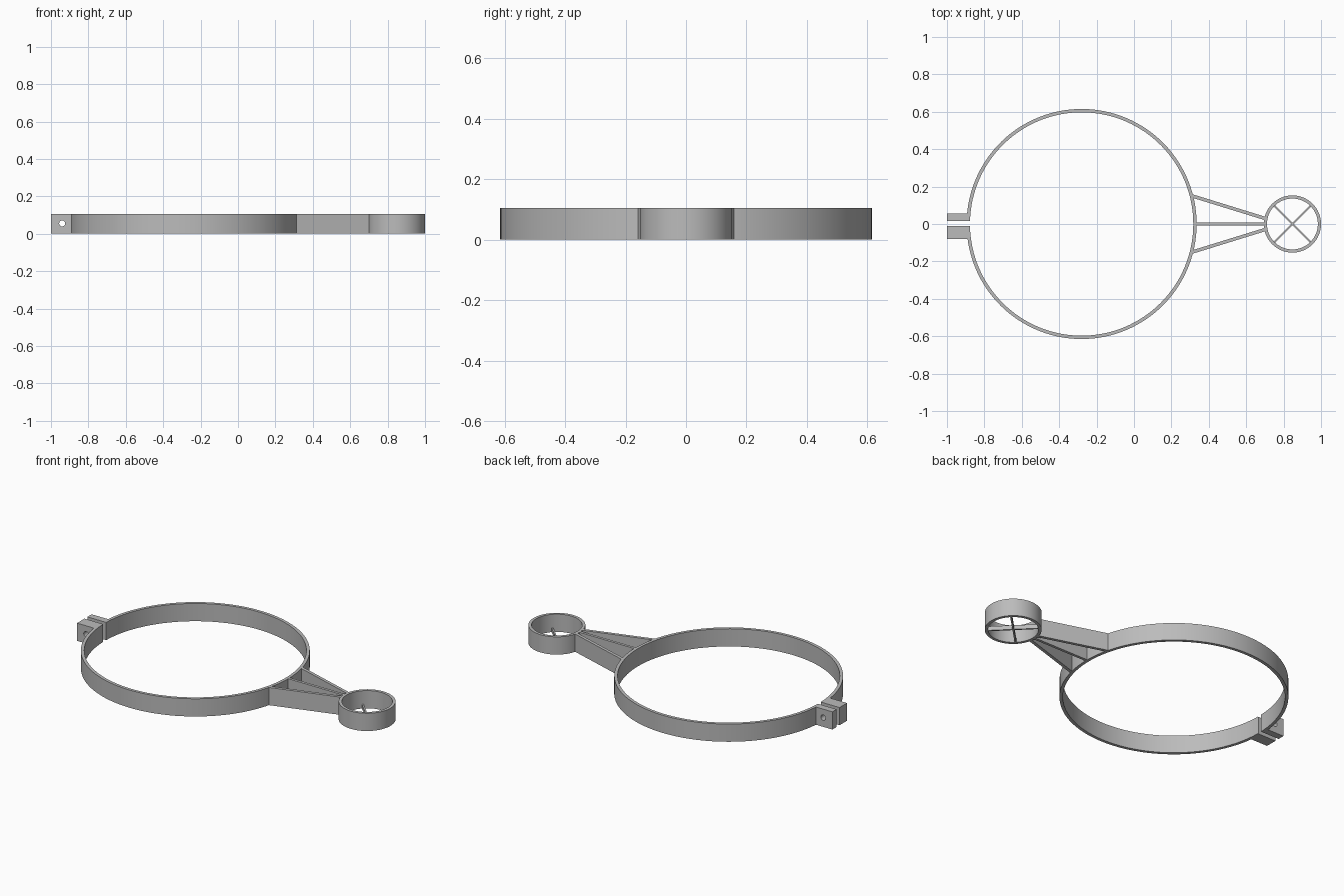
import bpy
import bmesh
from math import pi, cos, sin, hypot, atan2, radians
from mathutils import Matrix, Vector

if "Cube" in bpy.data.objects:
    bpy.data.objects.remove(bpy.data.objects["Cube"], do_unlink=True)

HEIGHT = 0.105
BIG_X, SMALL_X = -0.28, 0.847

grey = bpy.data.materials.new("plain grey")
grey.use_nodes = True
grey.diffuse_color = (0.5, 0.5, 0.5, 1)
grey.node_tree.nodes["Principled BSDF"].inputs["Base Color"].default_value = (0.5, 0.5, 0.5, 1)


def finish(bm, name, smooth=False):
    bmesh.ops.recalc_face_normals(bm, faces=bm.faces)
    mesh = bpy.data.meshes.new(name)
    bm.to_mesh(mesh)
    bm.free()
    mesh.materials.append(grey)
    obj = bpy.data.objects.new(name, mesh)
    bpy.context.collection.objects.link(obj)
    if smooth:
        bpy.ops.object.select_all(action="DESELECT")
        obj.select_set(True)
        bpy.context.view_layer.objects.active = obj
        bpy.ops.object.shade_smooth_by_angle(angle=radians(30))
    return obj


def band(name, x, inner, outer, start, end, steps):
    """Upright hoop; left open unless it spans a full turn."""
    closed = abs(end - start - 2 * pi) < 1e-6
    bm = bmesh.new()
    sections = []
    for i in range(steps if closed else steps + 1):
        a = start + (end - start) * i / steps
        sections.append([bm.verts.new((x + r * cos(a), r * sin(a), z))
                         for r, z in ((inner, 0), (outer, 0), (outer, HEIGHT), (inner, HEIGHT))])
    for i in range(steps):
        a, b = sections[i], sections[(i + 1) % len(sections)]
        for j in range(4):
            k = (j + 1) % 4
            bm.faces.new((a[j], a[k], b[k], b[j]))
    if not closed:
        bm.faces.new(sections[0])
        bm.faces.new(sections[-1])
    return finish(bm, name, True)


def beam(name, p, q, width, height):
    """Upright bar along the line from p to q."""
    length = hypot(q[0] - p[0], q[1] - p[1])
    bm = bmesh.new()
    place = (Matrix.Translation(((p[0] + q[0]) / 2, (p[1] + q[1]) / 2, height / 2))
             @ Matrix.Rotation(atan2(q[1] - p[1], q[0] - p[0]), 4, "Z")
             @ Matrix.Diagonal((length, width, height, 1)))
    bmesh.ops.create_cube(bm, size=1, matrix=place)
    return finish(bm, name)


# Split clamp hoop and small holder hoop
band("clamp_hoop", BIG_X, 0.597, 0.615, -pi + 0.017, pi - 0.028, 128)
band("holder_hoop", SMALL_X, 0.136, 0.153, 0, 2 * pi, 64)

# Struts joining the two hoops
beam("middle_strut", (0.325, 0), (0.702, 0), 0.016, HEIGHT)
for side, name in ((1, "back_strut"), (-1, "front_strut")):
    beam(name, (0.305, side * 0.152), (0.706, side * 0.028), 0.018, HEIGHT)

# Thin crossed bars across the holder floor
for side, name in ((1, "cross_bar_a"), (-1, "cross_bar_b")):
    d = 0.142 * cos(pi / 4)
    beam(name, (SMALL_X - d, -side * d), (SMALL_X + d, side * d), 0.009, 0.025)

# Bolt hole cutter
bm = bmesh.new()
bmesh.ops.create_cone(bm, cap_ends=True, segments=32, radius1=0.016, radius2=0.016, depth=0.4,
                      matrix=Matrix.Translation((-0.94, 0, 0.055)) @ Matrix.Rotation(pi / 2, 4, "X"))
cutter = finish(bm, "bolt_hole_cutter")
cutter.hide_render = True

# Clamp lugs either side of the split
for name, low, high in (("back_lug", 0.017, 0.057), ("front_lug", -0.08, -0.01)):
    mid = (low + high) / 2
    lug = beam(name, (-1, mid), (-0.88, mid), high - low, HEIGHT)
    cut = lug.modifiers.new("bolt hole", "BOOLEAN")
    cut.operation = "DIFFERENCE"
    cut.solver = "EXACT"
    cut.object = cutter
    bpy.context.view_layer.objects.active = lug
    bpy.ops.object.modifier_apply(modifier=cut.name)
bpy.data.objects.remove(cutter, do_unlink=True)
